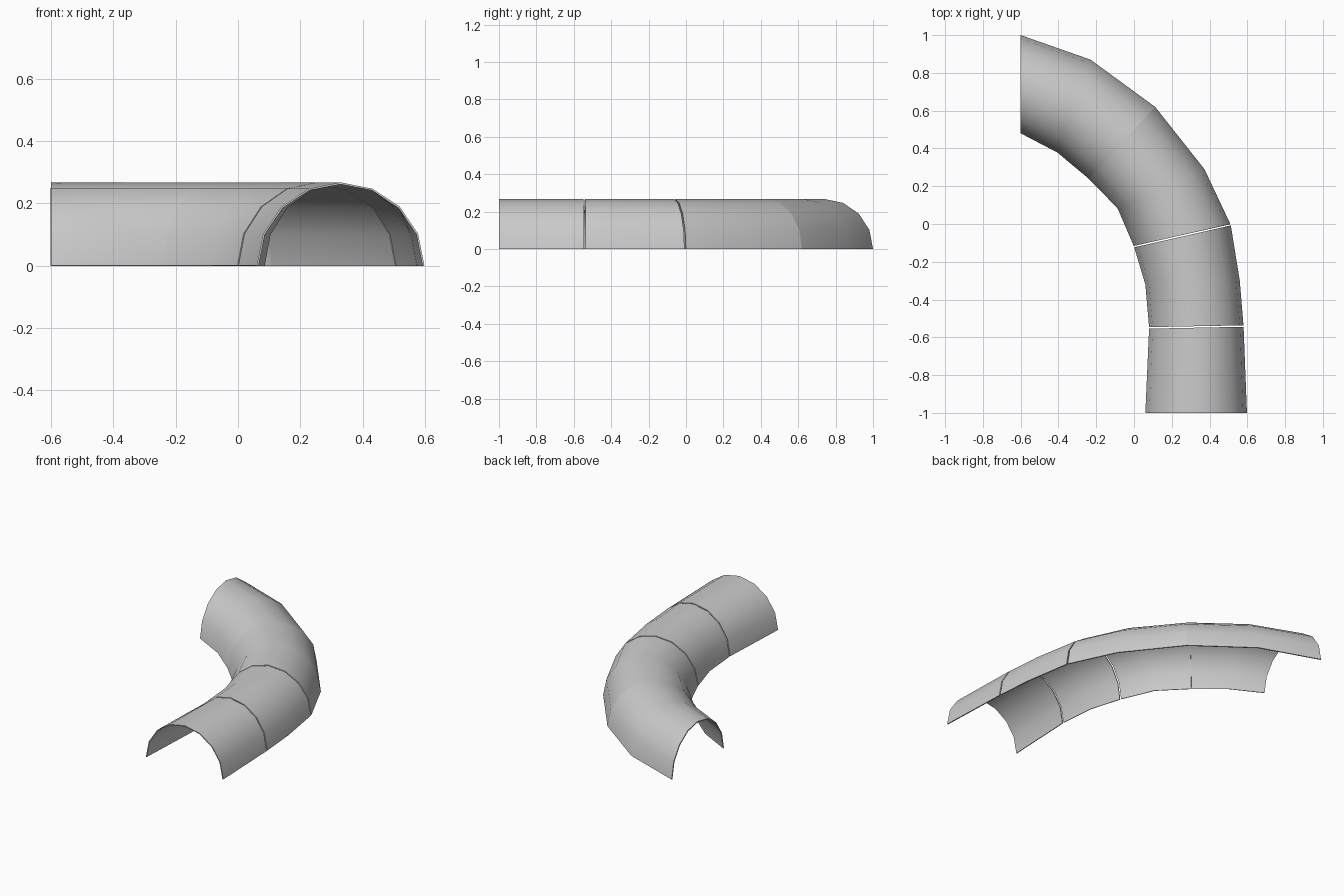
import bpy
import math
from mathutils import Vector

if "Cube" in bpy.data.objects:
    bpy.data.objects.remove(bpy.data.objects["Cube"])

HEIGHT = 0.267
SIDES = 8
GAP = 0.004

# Ground line of the tunnel: (inner x, inner y, outer x, outer y) at each station
STATIONS = [
    (0.06, -1.0, 0.598, -1.0),
    (0.08, -0.55, 0.58, -0.54),
    (0.06, -0.32, 0.56, -0.30),
    (0.0, -0.12, 0.512, -0.004),
    (-0.087, 0.083, 0.373, 0.29),
    (-0.24, 0.24, 0.112, 0.62),
    (-0.405, 0.378, -0.23, 0.87),
    (-0.6, 0.48, -0.6, 1.0),
]


def arch(inner, outer):
    """Half-round rib standing on two ground points."""
    mid, half = (inner + outer) / 2, (outer - inner) / 2
    ring = []
    for i in range(SIDES + 1):
        a = math.pi * i / SIDES
        p = mid - half * math.cos(a)
        ring.append((p.x, p.y, HEIGHT * math.sin(a)))
    return ring


def tunnel_section(name, first, last, gap_start, gap_end):
    """Sheet swept through stations first..last, pulled back where a seam shows."""
    feet = [(Vector(s[:2]), Vector(s[2:])) for s in STATIONS[first:last + 1]]

    def pull(a, b):
        return tuple(p + (q - p).normalized() * GAP for p, q in zip(a, b))

    if gap_start:
        feet[0] = pull(feet[0], feet[1])
    if gap_end:
        feet[-1] = pull(feet[-1], feet[-2])
    verts = [v for f in feet for v in arch(*f)]
    n = SIDES + 1
    faces = [(r * n + i, r * n + i + 1, (r + 1) * n + i + 1, (r + 1) * n + i)
             for r in range(len(feet) - 1) for i in range(SIDES)]
    mesh = bpy.data.meshes.new(name)
    mesh.from_pydata(verts, [], faces)
    ob = bpy.data.objects.new(name, mesh)
    bpy.context.collection.objects.link(ob)
    # Thin wall, thickened inwards
    wall = ob.modifiers.new("wall", 'SOLIDIFY')
    wall.thickness = 0.006
    wall.offset = -1
    bpy.ops.object.select_all(action='DESELECT')
    ob.select_set(True)
    bpy.context.view_layer.objects.active = ob
    bpy.ops.object.modifier_apply(modifier="wall")
    bpy.ops.object.shade_smooth_by_angle(angle=math.radians(40))


# Straight mouth, gentle bend, then the two halves of the tight bend
tunnel_section("tunnel_mouth", 0, 1, False, True)
tunnel_section("tunnel_middle", 1, 3, True, True)
tunnel_section("tunnel_bend", 3, 5, True, False)
tunnel_section("tunnel_end", 5, 7, False, False)
